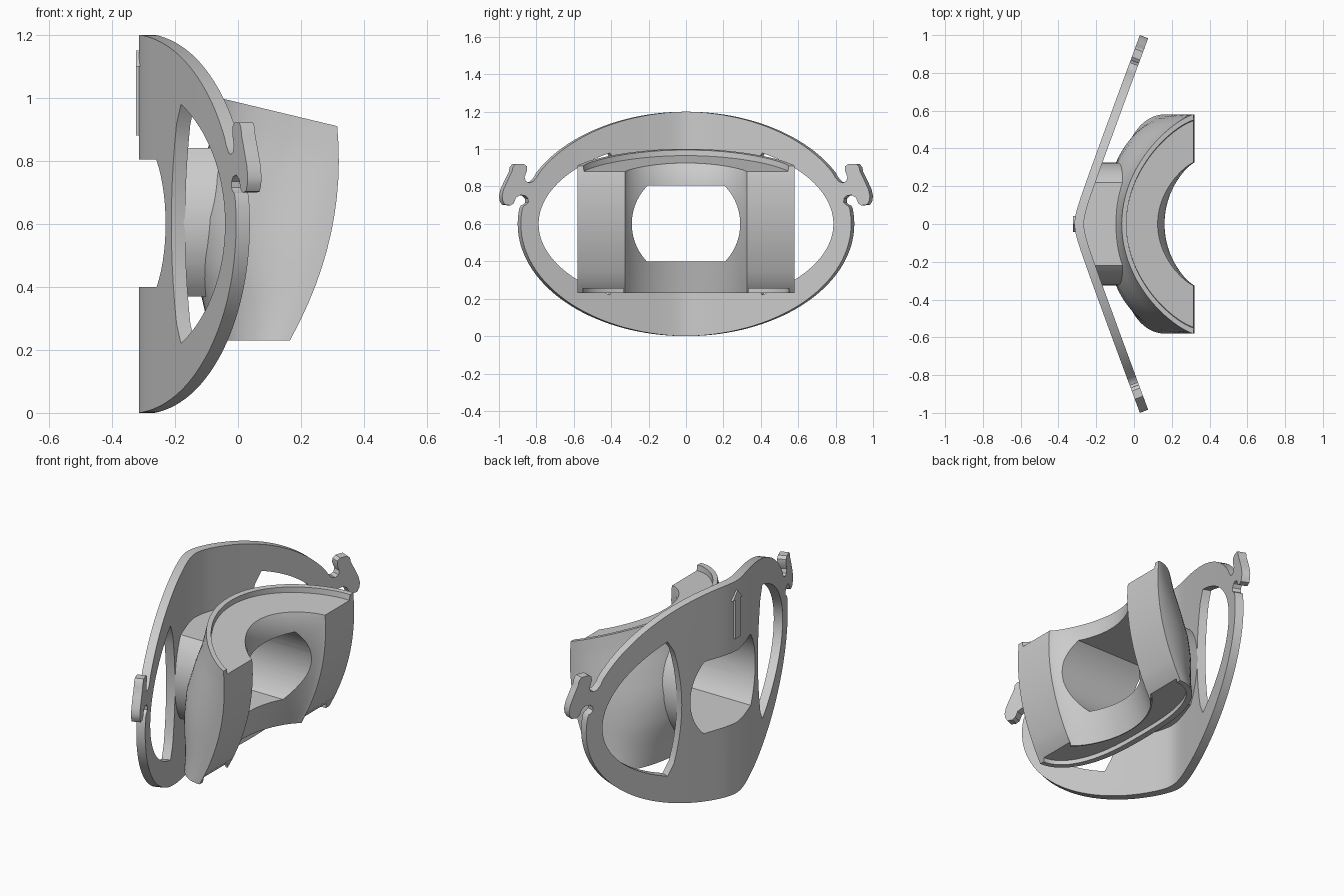
import bpy, bmesh
from math import sin, cos, pi, sqrt, asin

if "Cube" in bpy.data.objects:
    bpy.data.objects.remove(bpy.data.objects["Cube"])


def make(name, bm):
    bmesh.ops.remove_doubles(bm, verts=bm.verts, dist=1e-5)
    bmesh.ops.recalc_face_normals(bm, faces=bm.faces)
    me = bpy.data.meshes.new(name)
    bm.to_mesh(me)
    bm.free()
    ob = bpy.data.objects.new(name, me)
    bpy.context.collection.objects.link(ob)
    return ob


def prism(name, pts, lo, hi, axis='x'):
    """Extrude a 2D outline (y,z along x, or x,y along z)."""
    bm = bmesh.new()
    at = (lambda p, h: (h, p[0], p[1])) if axis == 'x' else (lambda p, h: (p[0], p[1], h))
    a = [bm.verts.new(at(p, lo)) for p in pts]
    b = [bm.verts.new(at(p, hi)) for p in pts]
    bm.faces.new(a)
    bm.faces.new(b[::-1])
    for i in range(len(pts)):
        j = (i + 1) % len(pts)
        bm.faces.new((a[i], a[j], b[j], b[i]))
    return make(name, bm)


def boolean(ob, tool, op):
    m = ob.modifiers.new(op.lower(), 'BOOLEAN')
    m.operation, m.object, m.solver = op, tool, 'EXACT'
    bpy.context.view_layer.objects.active = ob
    bpy.ops.object.modifier_apply(modifier=m.name)
    bpy.data.objects.remove(tool)


def smooth(ob, angle=0.55):
    bpy.ops.object.select_all(action='DESELECT')
    ob.select_set(True)
    bpy.context.view_layer.objects.active = ob
    bpy.ops.object.shade_smooth_by_angle(angle=angle)


def mirror(pts):
    return [(-y, z) for y, z in reversed(pts)]


def table(pairs, v):
    """Linear interpolation in a short list of (v, value)."""
    for (a, p), (b, q) in zip(pairs, pairs[1:]):
        if v <= b:
            return p + (q - p) * (v - a) / (b - a)
    return pairs[-1][1]


def clipped_circle(r, zlo, zhi, n=14):
    """Circle about z = 0.6 with flat top and bottom."""
    a0, a1 = asin((zlo - .6) / r), asin((zhi - .6) / r)
    right = [(r * cos(t), .6 + r * sin(t)) for t in (a0 + (a1 - a0) * i / n for i in range(n + 1))]
    return right + mirror(right)


# bent plate: V-shaped strip in plan, trimmed by an oval outline with hooks
def back_x(y):
    return -.34 + sqrt((.37 * y) ** 2 + .025 ** 2)


ys = [-1.1, -.6, -.3] + [i * .02 for i in range(-8, 9)] + [.3, .6, 1.1]
strip = [(back_x(y), y) for y in ys] + [(back_x(y) + .05, y) for y in reversed(ys)]
plate = prism("bent_plate", strip, -.1, 1.3, 'z')

hook = [(.883, .698), (.87, .704), (.86, .715), (.861, .735), (.875, .75), (.90, .755), (.925, .742),
        (.938, .71), (.955, .699), (.985, .703), (.997, .725), (1.0, .75), (.992, .785), (.967, .84),
        (.947, .88), (.942, .905), (.928, .921), (.885, .921), (.868, .908), (.867, .885), (.88, .85),
        (.874, .828), (.855, .82), (.835, .826), (.815, .848)]


def oval(a, b, t0, t1, n):
    return [(a * cos(t), .6 + b * sin(t)) for t in (t0 + (t1 - t0) * i / n for i in range(n + 1))]


right = oval(.9, .6, -pi / 2, asin(.085 / .6), 36) + hook + oval(.9, .6, asin(.275 / .6), pi / 2, 24)
boolean(plate, prism("outline", right + mirror(right)[1:-1], -.6, .4), 'INTERSECT')

# side windows with a curved inner edge
window = oval(.805, .446, -pi / 3 + .03, pi / 3 - .03, 40)
z_hi, z_lo = window[-1][1], window[0][1]
for i in range(1, 12):
    k = i / 6 - 1
    window.append((.34 + .065 * k * k, z_hi + (z_lo - z_hi) * i / 12))
for w in (window, mirror(window)):
    boolean(plate, prism("window_cutter", w, -.6, .4), 'DIFFERENCE')

# make the plate's edges square to its slanted sides
for v in plate.data.vertices:
    d = v.co.x - back_x(v.co.y)
    v.co.y -= d * .34 * max(-1, min(1, v.co.y / .15))
    v.co.x = back_x(v.co.y) + d


# bite block: U-shaped loft; profile = (height fraction, front x, half width, dz, p, q)
FRONT = [(0, -.085), (.15, -.11), (.3, -.145), (.5, -.15), (.7, -.115), (.85, -.08), (1, -.065)]
INNER = [(0, .03), (.4, .11), (.7, .165), (.85, .16), (1, .125)]
POWER = [(0, 2.8), (.5, 2.4), (1, 2)]
ROOT = [(0, 2.1), (.4, 2), (.7, 1.7), (1, 1.3)]
steps = [i / 12 for i in range(13)]
M = len(steps)
profile = [(v, table(FRONT, v), .58, 0, table(POWER, v), table(ROOT, v)) for v in steps]
profile += [(1, -.04, .55, 0, 2, 1.3), (1, -.04, .545, -.03, 2, 1.3), (1, .11, .34, -.03, 2, 1.25)]
profile += [(v, table(INNER, v), .325, -.03 if v == 1 else 0, 2, 1.25) for v in reversed(steps)]
profile += [(0, .025, .335, 0, 2, 1.3), (0, .025, .335, .025, 2, 1.3),
            (0, -.05, .55, .025, 2.8, 2.1), (0, -.05, .55, 0, 2.8, 2.1)]

bm = bmesh.new()
N = 48
rings = []
for k in range(N + 1):
    s = sin(-pi / 2 + pi * k / N)
    ring = []
    for v, fx, half, dz, p, q in profile:
        z = .23 + v * .7
        end = -.88 + sqrt(1.44 - (z - .82) ** 2)
        x = end - (end - fx) * max(0, 1 - abs(s) ** p) ** (1 / q)
        top = 1.0 - .24 * (x + .06)
        ring.append(bm.verts.new((x, half * s, .23 + v * (top - .23) + dz)))
    rings.append(ring)
n = len(profile)
for r0, r1 in zip(rings, rings[1:]):
    for i in range(n):
        j = (i + 1) % n
        bm.faces.new((r0[i], r0[j], r1[j], r1[i]))
# end faces: a ladder of quads, plus the stepped rims at top and bottom
last = 2 * M + 2
for r in (rings[0], rings[-1]):
    for i in range(1, M - 2):
        bm.faces.new((r[i], r[i + 1], r[last - i - 1], r[last - i]))
    bm.faces.new(r[M - 2:M + 5])
    bm.faces.new(r[last - 1:] + r[:2])
block = make("bite_block", bm)

# breathing tube joins plate and block, then the airway is cut through all
tube = prism("breathing_tube", clipped_circle(.325, .37, .84), -.30, .06)
boolean(tube, prism("tube_trim", [(back_x(y) + .03, y) for y in ys] + [(.5, 1.1), (.5, -1.1)],
                    0, 1.2, 'z'), 'INTERSECT')
for ob in (plate, block, tube):
    boolean(ob, prism("airway_cutter", clipped_circle(.29, .4, .805), -.6, .6), 'DIFFERENCE')
    smooth(ob)

# raised arrow on the back of the plate
half = [(.022, .88), (.022, 1.10), (.042, 1.10), (0, 1.15)]
prism("up_arrow", half + mirror(half)[1:], -.324, -.29)
